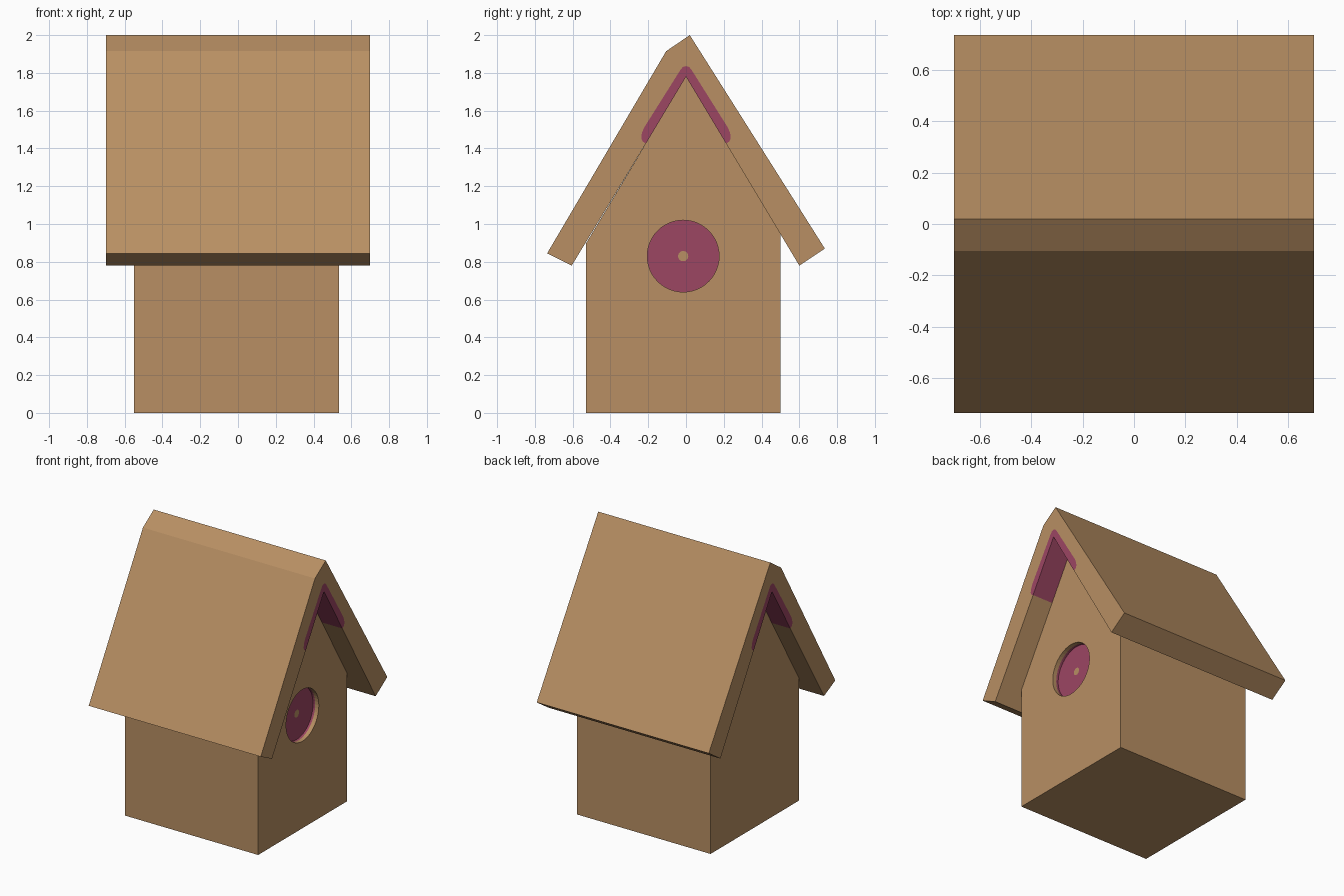
import bpy, bmesh, math

if "Cube" in bpy.data.objects:
    bpy.data.objects.remove(bpy.data.objects["Cube"])


def material(name, color):
    m = bpy.data.materials.new(name)
    m.diffuse_color = (*color, 1)
    m.use_nodes = True
    m.node_tree.nodes["Principled BSDF"].inputs["Base Color"].default_value = m.diffuse_color
    return m


WOOD = material("wood", (0.479, 0.275, 0.125))
PLUM = material("plum paint", (0.332, 0.061, 0.124))


def finish(name, bm, mats):
    bmesh.ops.recalc_face_normals(bm, faces=bm.faces)
    me = bpy.data.meshes.new(name)
    bm.to_mesh(me)
    bm.free()
    for m in mats:
        me.materials.append(m)
    ob = bpy.data.objects.new(name, me)
    bpy.context.collection.objects.link(ob)
    return ob


def prism(name, profile, x0, x1, mats):
    """Extrude a (y, z) outline along x."""
    bm = bmesh.new()
    face = bm.faces.new([bm.verts.new((x0, y, z)) for y, z in profile])
    out = bmesh.ops.extrude_face_region(bm, geom=[face])["geom"]
    bmesh.ops.translate(bm, vec=(x1 - x0, 0, 0),
                        verts=[v for v in out if isinstance(v, bmesh.types.BMVert)])
    return finish(name, bm, mats)


APEX, SLOPE = 1.78, 1.667


def under(y):
    """Height of the roof underside."""
    return APEX - SLOPE * abs(y)


# House body: a solid block with gabled top
body = prism("house_body",
             [(-0.53, 0), (0.5, 0), (0.5, under(0.5)), (0, APEX), (-0.53, under(0.53))],
             -0.55, 0.535, [WOOD, PLUM])

# Painted band tucked under the ridge, with rounded lower ends
band_outer = [(0.212, under(0.212)), (0.229, 1.436), (0.237, 1.455), (0.234, 1.48),
              (0.222, 1.51), (0.03, 1.815), (0.016, 1.832), (0, 1.836)]
band_outer += [(-y, z) for y, z in reversed(band_outer[:-1])]
prism("ridge_band", band_outer + [(0, APEX)], -0.7, 0.7, [PLUM])

# Roof: two lapped boards, notched around the painted band
prism("roof",
      [(0.6, 0.78), (0.735, 0.87), (0.02, 2.0), (-0.105, 1.915), (-0.735, 0.845), (-0.605, 0.78)]
      + band_outer[::-1], -0.7, 0.7, [WOOD])

# Entrance recess cutter: rings of (x, radius), wood rim, plum wall and floor, wood dot
N = 48
rings = [(0.6, 0.19), (0.505, 0.19), (0.488, 0.19), (0.488, 0.027)]
ring_mats = [0, 1, 1]
bm = bmesh.new()
loops = []
for x, r in rings:
    loops.append([bm.verts.new((x, -0.015 + r * math.cos(2 * math.pi * i / N),
                                0.83 + r * math.sin(2 * math.pi * i / N))) for i in range(N)])
for a, b, m in zip(loops, loops[1:], ring_mats):
    for i in range(N):
        j = (i + 1) % N
        bm.faces.new((a[i], a[j], b[j], b[i])).material_index = m
bm.faces.new(loops[0])
bm.faces.new(loops[-1])
cutter = finish("entrance_cutter", bm, [WOOD, PLUM])
cutter.hide_render = True
cutter.hide_set(True)

cut = body.modifiers.new("entrance", 'BOOLEAN')
cut.operation = 'DIFFERENCE'
cut.solver = 'EXACT'
cut.object = cutter
